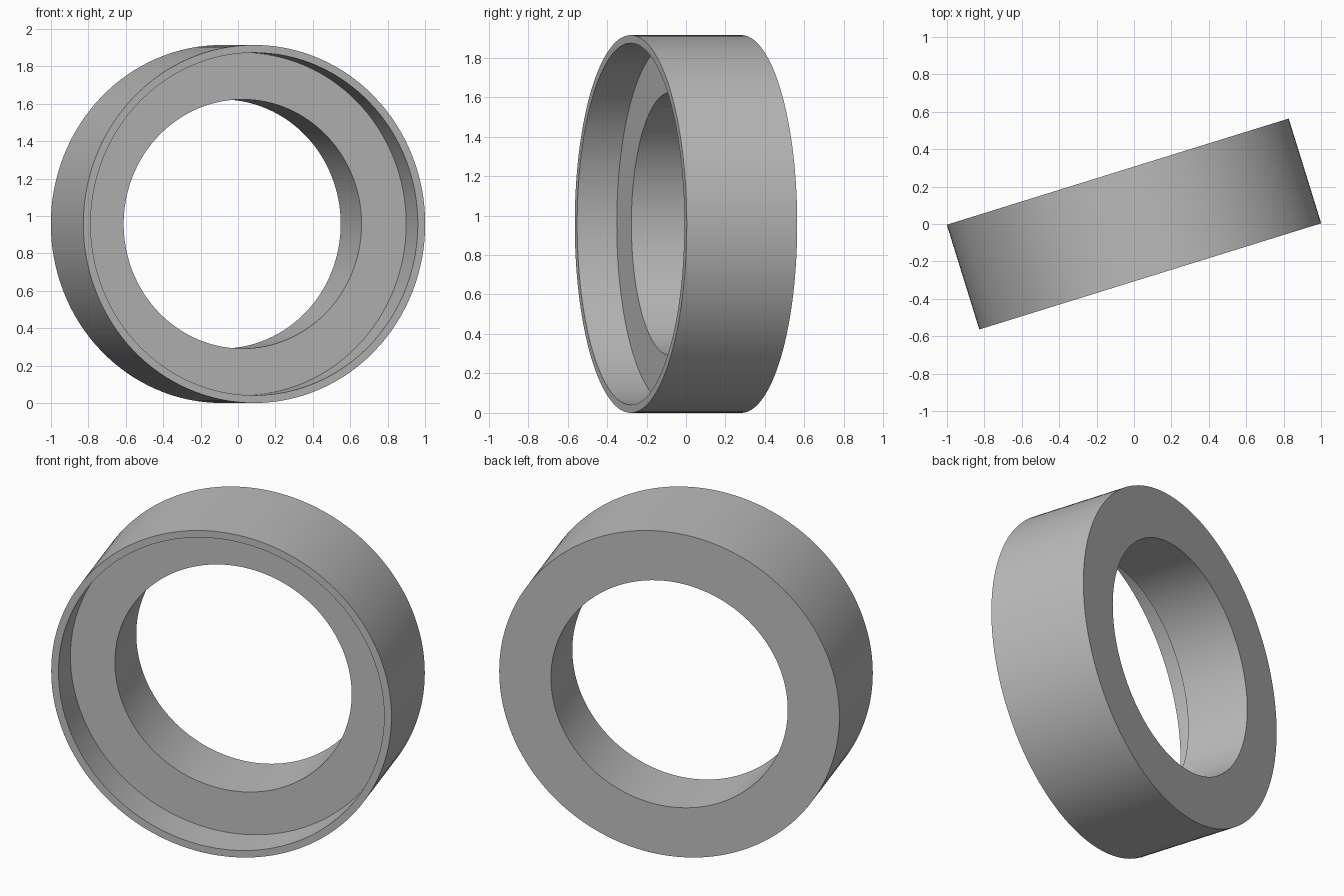
import bpy, bmesh, math
from mathutils import Matrix

if "Cube" in bpy.data.objects:
    bpy.data.objects.remove(bpy.data.objects["Cube"], do_unlink=True)

OUTER, RECESS, HOLE = 0.957, 0.916, 0.666
HALF, DEPTH = 0.293, 0.21
SEGMENTS = 128

grey = bpy.data.materials.new("plain grey")
grey.use_nodes = True
color = (0.5, 0.5, 0.5, 1)
grey.diffuse_color = color
grey.node_tree.nodes["Principled BSDF"].inputs["Base Color"].default_value = color

# Closed ring cross-section as (radius, position along axis), front is -y
profile = [(OUTER, -HALF), (OUTER, HALF), (HOLE, HALF),
           (HOLE, DEPTH - HALF), (RECESS, DEPTH - HALF), (RECESS, -HALF)]

# Lathe the section around the y axis
bm = bmesh.new()
rings = []
for i in range(SEGMENTS):
    a = math.tau * i / SEGMENTS
    rings.append([bm.verts.new((r * math.cos(a), y, r * math.sin(a))) for r, y in profile])
for i, ring in enumerate(rings):
    following = rings[(i + 1) % SEGMENTS]
    for j in range(len(profile)):
        k = (j + 1) % len(profile)
        bm.faces.new((ring[j], ring[k], following[k], following[j]))
bmesh.ops.recalc_face_normals(bm, faces=bm.faces)

# Turn the ring about the vertical and stand it on the ground
bm.transform(Matrix.Translation((0, 0, OUTER)) @ Matrix.Rotation(math.radians(17.25), 4, "Z"))
mesh = bpy.data.meshes.new("recessed_ring")
bm.to_mesh(mesh)
bm.free()
mesh.materials.append(grey)
ring_object = bpy.data.objects.new("recessed_ring", mesh)
bpy.context.collection.objects.link(ring_object)

# Smooth walls with crisp rims
bpy.ops.object.select_all(action="DESELECT")
ring_object.select_set(True)
bpy.context.view_layer.objects.active = ring_object
bpy.ops.object.shade_smooth_by_angle(angle=math.radians(30))
